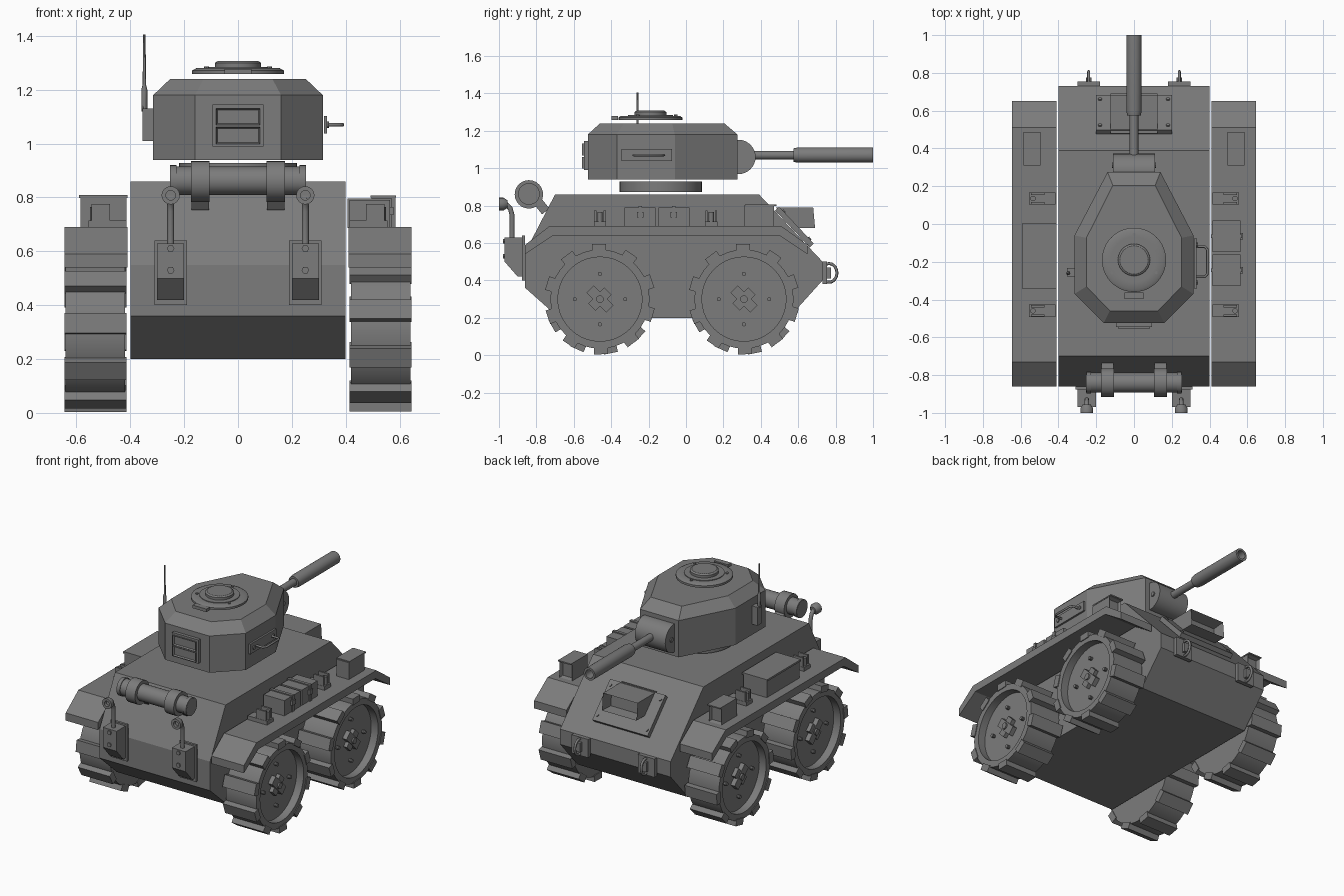
import bpy, bmesh, math
from mathutils import Matrix, Vector

if "Cube" in bpy.data.objects:
    bpy.data.objects.remove(bpy.data.objects["Cube"])

grey = bpy.data.materials.new("steel grey")
grey.use_nodes = True
grey.diffuse_color = (0.2, 0.2, 0.2, 1)
grey.node_tree.nodes["Principled BSDF"].inputs["Base Color"].default_value = grey.diffuse_color


def finish(name, bm, smooth=False):
    bmesh.ops.recalc_face_normals(bm, faces=bm.faces)
    mesh = bpy.data.meshes.new(name)
    bm.to_mesh(mesh)
    bm.free()
    mesh.materials.append(grey)
    ob = bpy.data.objects.new(name, mesh)
    bpy.context.collection.objects.link(ob)
    if smooth:
        bpy.ops.object.select_all(action='DESELECT')
        ob.select_set(True)
        bpy.context.view_layer.objects.active = ob
        bpy.ops.object.shade_smooth_by_angle(angle=math.radians(35))
    return ob


def box(name, center, size, rot=None):
    bm = bmesh.new()
    m = Matrix.Translation(center) @ (rot or Matrix()) @ Matrix.Diagonal((*size, 1))
    bmesh.ops.create_cube(bm, size=1, matrix=m)
    return finish(name, bm)


def prism(name, profile, x0, x1):
    """Extrude a (y, z) outline along x."""
    bm = bmesh.new()
    a, b = ([bm.verts.new((x, y, z)) for y, z in profile] for x in (x0, x1))
    n = len(a)
    bm.faces.new(a)
    bm.faces.new(b)
    for i in range(n):
        bm.faces.new((a[i], a[(i + 1) % n], b[(i + 1) % n], b[i]))
    return finish(name, bm)


def lathe(name, center, axis, profile, segs=32):
    """Revolve (radius, height) points around an axis; open ends are capped."""
    bm = bmesh.new()
    rot = Vector((0, 0, 1)).rotation_difference(Vector(axis)).to_matrix().to_4x4()
    m = Matrix.Translation(center) @ rot
    rings = []
    for r, h in profile:
        rings.append([bm.verts.new(m @ Vector((r * math.cos(t), r * math.sin(t), h)))
                      for t in (math.tau * i / segs for i in range(segs))])
    for p, q in zip(rings, rings[1:]):
        for i in range(segs):
            j = (i + 1) % segs
            bm.faces.new((p[i], p[j], q[j], q[i]))
    bm.faces.new(rings[0])
    bm.faces.new(rings[-1])
    return finish(name, bm, True)


def rod(name, center, axis, r, half, segs=24):
    return lathe(name, center, axis, [(r, -half), (r, half)], segs)


def tube(name, points, r, cyclic=False):
    cu = bpy.data.curves.new(name, 'CURVE')
    cu.dimensions = '3D'
    cu.bevel_depth = r
    cu.bevel_resolution = 2
    cu.use_fill_caps = True
    sp = cu.splines.new('POLY')
    sp.points.add(len(points) - 1)
    for p, co in zip(sp.points, points):
        p.co = (*co, 1)
    sp.use_cyclic_u = cyclic
    sp.use_smooth = True
    cu.materials.append(grey)
    ob = bpy.data.objects.new(name, cu)
    bpy.context.collection.objects.link(ob)


def recess(ob, direction, border, depth):
    """Inset the face pointing along a direction and push it inward."""
    bm = bmesh.new()
    bm.from_mesh(ob.data)
    d = Vector(direction)
    f = max(bm.faces, key=lambda f: f.normal.dot(d))
    bmesh.ops.inset_region(bm, faces=[f], thickness=border)
    bmesh.ops.translate(bm, verts=f.verts, vec=-f.normal * depth)
    bm.to_mesh(ob.data)
    bm.free()


X, Y, Z = (1, 0, 0), (0, 1, 0), (0, 0, 1)

# Hull
prism("hull", [(-.86, .36), (-.86, .55), (-.70, .86), (.39, .86), (.73, .5), (.73, .4),
               (.55, .2), (-.68, .2)], -.4, .4)

# Visor on the sloped plate
slope = Matrix.Rotation(math.atan2(-.36, .34), 4, 'X')
plate = box("visor_plate", (0, .58, .685), (.4, .27, .03), slope)
hood = prism("visor_hood", [(.48, .79), (.68, .79), (.69, .68), (.59, .68)], -.125, .125)
recess(hood, Y, .02, .07)
for sx in (-1, 1):
    for t in (-.1, .1):
        p = Vector((sx * .18, .58, .685)) + slope @ Vector((0, t, .016))
        rod("visor_bolt", p, slope @ Vector(Z), .01, .006, 8)

# Wheels with lugs, hub cross and bolts
for sx in (-1, 1):
    for y in (-.46, .31):
        c = Vector((0, y, .3))
        lathe("wheel", c, (sx, 0, 0), [(.225, .42), (.265, .42), (.265, .64), (.225, .64),
                                       (.225, .59), (.02, .59)], 40)
        for i in range(10):
            a = math.tau * i / 10 + (.2 if sx < 0 else .02)
            r = Matrix.Rotation(a, 4, 'X')
            box("tread_lug", c + r @ Vector((sx * .53, 0, .274)), (.23, .075, .042), r)
        tilt = Matrix.Rotation(math.radians(-45), 4, 'X')
        hub = c + Vector((sx * .6, 0, 0))
        box("hub_bar", hub, (.04, .15, .055), tilt)
        box("hub_cross", hub, (.03, .055, .12), tilt)
        rod("hub_cap", hub + Vector((sx * .022, 0, 0)), X, .02, .008, 12)
        for i in range(4):
            off = Matrix.Rotation(math.tau * i / 4, 3, 'X') @ Vector((0, 0, .135))
            rod("wheel_bolt", hub + off, X, .011, .012, 10)

# Fenders, brackets and lamps
for sx in (-1, 1):
    prism("fender", [(-.86, .59), (-.73, .69), (.51, .69), (.65, .59), (.65, .54), (.5, .64),
                     (-.71, .64), (-.86, .54)], sx * .41, sx * .645)
    for y in (-.46, .135):
        box("bracket_base", (sx * .485, y, .7), (.14, .065, .03))
        for dy in (-.025, .025):
            box("bracket_cheek", (sx * .51, y + dy, .74), (.07, .012, .07))
        rod("bracket_pin", (sx * .535, y, .735), Z, .014, .03, 12)
    lamp = box("lamp", (sx * .54, .39, .745), (.09, .16, .11))
    recess(lamp, Y, .012, .02)
    box("lamp_hood", (sx * .54, .4, .803), (.095, .17, .008))

# Stowage on the fenders
box("stowage_chest", (-.5, -.17, .745), (.17, .34, .11))
box("chest_lid", (-.5, -.17, .804), (.18, .35, .012))
for y in (-.245, -.065):
    box("stowage_case", (.49, y, .74), (.15, .165, .1))
    box("case_strap", (.49, y, .742), (.165, .02, .11))
    box("case_latch", (.57, y, .75), (.015, .035, .03))

# Turret: tapered octagon with a chamfered roof
outline = [(.14, .275), (.315, -.06), (.315, -.37), (.16, -.525)]
outline += [(-x, y) for x, y in reversed(outline)]
bm = bmesh.new()
base = bm.faces.new([bm.verts.new((x, y, .94)) for x, y in outline])
for z, k in ((1.18, 1), (1.24, .8)):
    out = bmesh.ops.extrude_face_region(bm, geom=[base])["geom"]
    vs = [v for v in out if isinstance(v, bmesh.types.BMVert)]
    base = next(f for f in out if isinstance(f, bmesh.types.BMFace))
    for v in vs:
        v.co = (v.co.x * k, -.14 + (v.co.y + .14) * (k + .03 * (k < 1)), z)
bm.faces.new([v for v in bm.verts if abs(v.co.z - .94) < .001][::-1]) if not any(
    all(abs(v.co.z - .94) < .001 for v in f.verts) for f in bm.faces) else None
finish("turret", bm)
rod("turret_ring", (0, -.135, .9), Z, .22, .028, 40)

# Gun
rod("mantlet", (0, .28, 1.06), X, .092, .11, 32)
for sx in (-1, 1):
    rod("mantlet_pin", (sx * .112, .31, 1.06), X, .015, .005, 10)
rod("gun_tube", (0, .47, 1.07), Y, .023, .13, 20)
lathe("gun_sleeve", (0, 0, 1.07), Y, [(.036, .575), (.041, .6), (.041, 1), (.027, 1), (.027, .9)], 24)

# Roof hatch
hatch = (0, -.19, 0)
lathe("hatch_ring", hatch, Z, [(.17, 1.258), (.17, 1.272), (.155, 1.28), (.12, 1.28)], 40)
lathe("hatch_lid", hatch, Z, [(.12, 1.275), (.12, 1.284), (.085, 1.284), (.085, 1.3),
                              (.075, 1.307)], 40)
for i in range(3):
    a = math.tau * i / 3 + math.pi / 2
    rod("hatch_bolt", (.135 * math.cos(a), -.19 + .135 * math.sin(a), 1.282), Z, .009, .005, 8)
box("hatch_hinge", (0, -.38, 1.268), (.1, .035, .02))

# Rear vent with two recessed slots
box("vent_plate", (0, -.535, 1.067), (.19, .022, .155))
for z in (1.03, 1.1):
    slot = box("vent_slot", (0, -.55, z), (.165, .014, .062))
    recess(slot, (0, -1, 0), .008, .01)

# Turret side handle and aerial
box("handle_plate", (.325, -.21, 1.07), (.012, .27, .065))
tube("handle", [(.33, -.28, 1.07), (.375, -.28, 1.07), (.388, -.265, 1.07),
                (.388, -.135, 1.07), (.375, -.12, 1.07), (.33, -.12, 1.07)], .007)
for y in (-.31, -.11):
    rod("handle_bolt", (.333, y, 1.07), X, .012, .005, 10)
mount = box("aerial_mount", (-.335, -.255, 1.07), (.04, .045, .12))
lathe("aerial", (-.348, -.26, 0), Z, [(.011, 1.12), (.011, 1.2), (.006, 1.22), (.005, 1.405)], 10)

# Rear canister with straps
rod("canister", (0, -.84, .862), X, .053, .253, 24)
for sx in (-1, 1):
    rod("canister_band", (sx * .14, -.84, .86), X, .076, .035, 24)
    box("band_strap", (sx * .14, -.775, .8), (.065, .08, .05), Matrix.Rotation(-.9, 4, 'X'))
    rod("canister_end", (sx * .24, -.84, .862), X, .058, .012, 24)

# Exhausts and tow rings
for sx in (-1, 1):
    x = sx * .25
    prism("exhaust_box", [(-.97, .63), (-.875, .63), (-.875, .42), (-.9, .42), (-.97, .5)],
          x - .05, x + .05)
    box("exhaust_flange", (x, -.869, .52), (.12, .016, .24))
    for z in (.53, .61):
        rod("exhaust_bolt", (x, -.972, z), Y, .014, .006, 6)
    tube("exhaust_pipe", [(x, -.93, .62), (x, -.93, .75), (x, -.94, .785), (x, -.96, .805),
                          (x, -.98, .808)], .013)
    lathe("exhaust_cap", (x, -.975, .808), (0, -1, 0), [(.02, -.02), (.034, 0), (.034, .025),
                                                       (.018, .025), (.018, .005)], 16)
    box("tow_plate", (sx * .24, .742, .44), (.12, .026, .12))
    box("tow_lug", (sx * .24, .76, .44), (.03, .03, .06))
    ring = [(sx * .24, .765 + .042 * math.cos(t), .44 + .05 * math.sin(t))
            for t in (math.tau * i / 20 for i in range(20))]
    tube("tow_ring", ring, .008, True)
